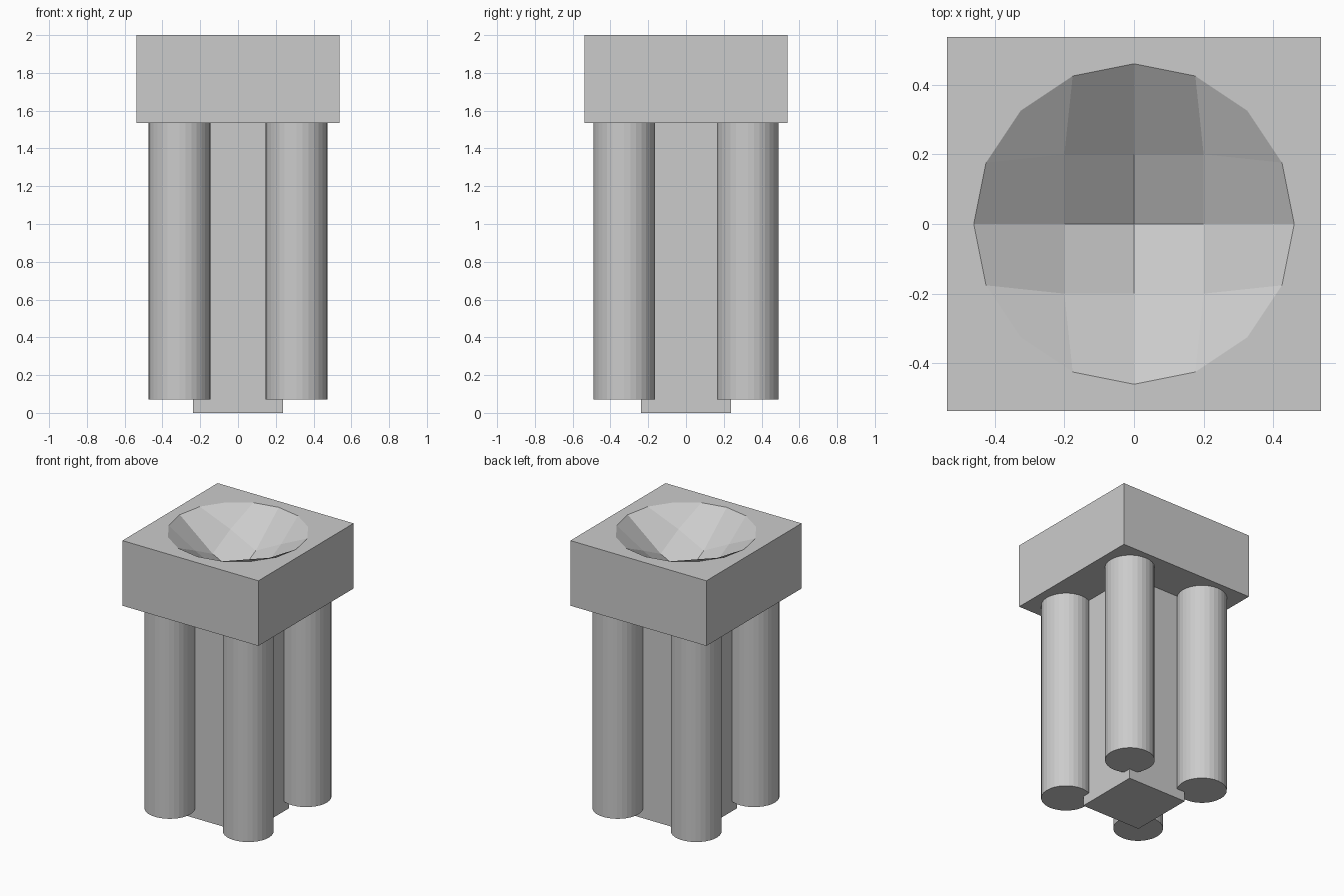
import bpy, bmesh, math

if "Cube" in bpy.data.objects:
    bpy.data.objects.remove(bpy.data.objects["Cube"])

def add_object(name, bm):
    bmesh.ops.recalc_face_normals(bm, faces=bm.faces)
    mesh = bpy.data.meshes.new(name)
    bm.to_mesh(mesh)
    bm.free()
    obj = bpy.data.objects.new(name, mesh)
    bpy.context.collection.objects.link(obj)
    return obj

TOP, UNDER, HALF = 2.0, 1.535, 0.537
RIM, STEP = 0.46, 0.2

# Central square column
bm = bmesh.new()
bmesh.ops.create_cube(bm, size=1)
for v in bm.verts:
    v.co.x *= 0.474
    v.co.y *= 0.474
    v.co.z = (v.co.z + 0.5) * UNDER
add_object("column", bm)

# Four round corner legs
for sx, side in ((-1, "left"), (1, "right")):
    for sy, end in ((-1, "front"), (1, "back")):
        bm = bmesh.new()
        bmesh.ops.create_cone(bm, cap_ends=True, segments=32, radius1=0.164,
                              radius2=0.164, depth=UNDER - 0.07)
        leg = add_object(f"leg_{end}_{side}", bm)
        leg.location = (sx * 0.31, sy * 0.327, (UNDER + 0.07) / 2)

# Top block with a faceted bowl sunk into it
bm = bmesh.new()
depth = {0: 0.31, 1: 0.21, 2: 0.11}   # by grid steps from the centre

def bowl_point(i, j):
    if max(abs(i), abs(j)) < 2:
        return (i * STEP, j * STEP, TOP - depth[abs(i) + abs(j)])
    # outer grid ring wraps onto a 16-sided circle
    if abs(i) == 2:
        a = j * math.pi / 8 if i > 0 else math.pi - j * math.pi / 8
    else:
        a = math.pi / 2 - i * math.pi / 8
        a = a if j > 0 else -a
    return (RIM * math.cos(a), RIM * math.sin(a), TOP)

grid = {(i, j): bm.verts.new(bowl_point(i, j))
        for i in range(-2, 3) for j in range(-2, 3)}
for i in range(-2, 2):
    for j in range(-2, 2):
        bm.faces.new([grid[i, j], grid[i + 1, j], grid[i + 1, j + 1], grid[i, j + 1]])

# Block sides, underside and the flat border around the bowl
signs = [(-1, -1), (1, -1), (1, 1), (-1, 1)]
upper = [bm.verts.new((x * HALF, y * HALF, TOP)) for x, y in signs]
lower = [bm.verts.new((x * HALF, y * HALF, UNDER)) for x, y in signs]
bm.faces.new(lower[::-1])
for k in range(4):
    n = (k + 1) % 4
    bm.faces.new([lower[k], lower[n], upper[n], upper[k]])
    (ax, ay), (bx, by) = signs[k], signs[n]
    edge = [grid[2 * bx + (ax - bx) * t // 2, 2 * by + (ay - by) * t // 2]
            for t in range(5)]
    bm.faces.new([upper[k], upper[n]] + edge)
add_object("top_block", bm)
